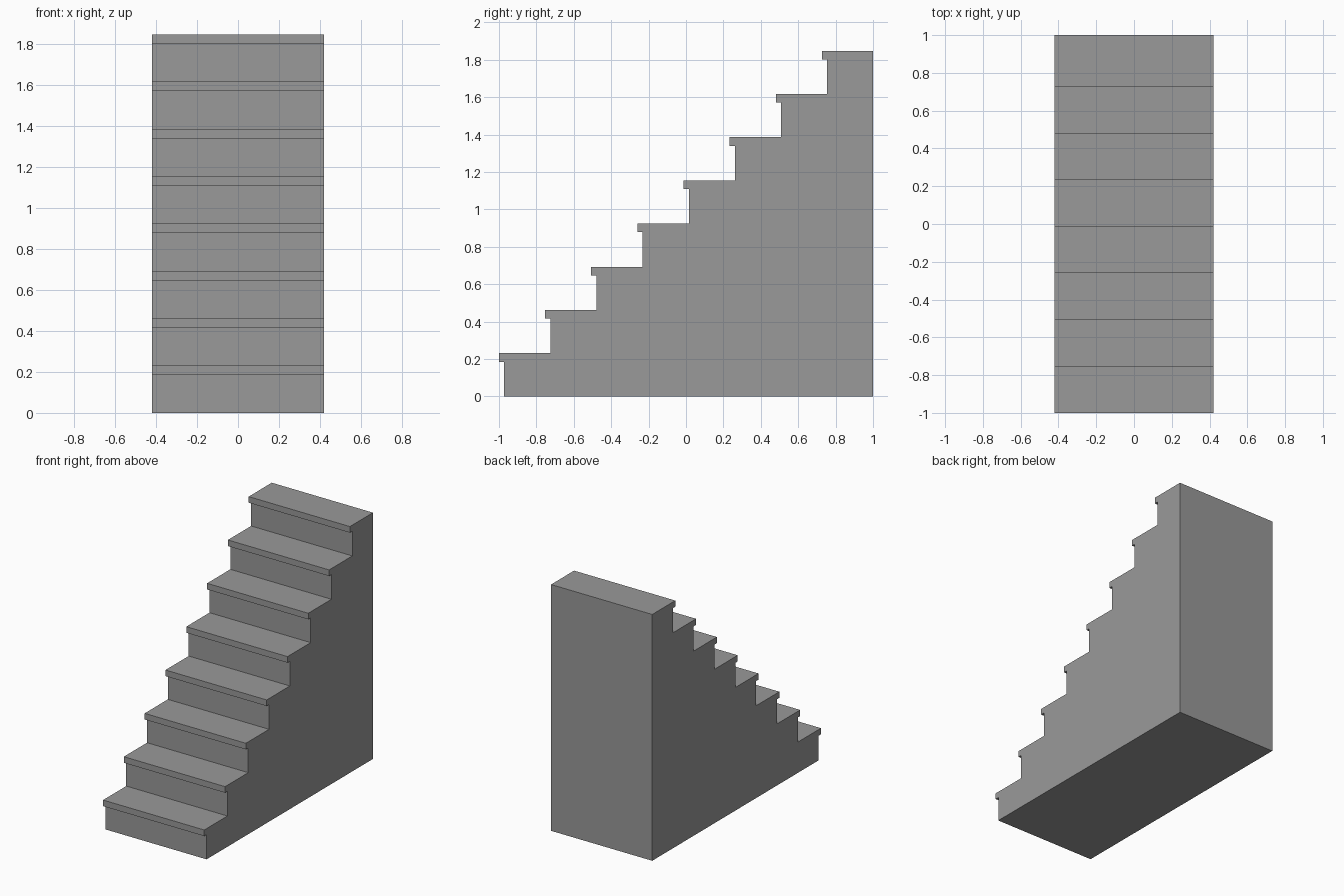
import bpy
import bmesh

cube = bpy.data.objects.get("Cube")
if cube:
    bpy.data.objects.remove(cube, do_unlink=True)

STEPS = 8
HALF_WIDTH = 0.42
RISE = 0.231
RUN = 0.2467
NOSING = 0.028      # tread overhang
TREAD = 0.046       # tread thickness

# Stone material
stone = bpy.data.materials.new("grey stone")
stone.use_nodes = True
colour = (0.32, 0.32, 0.32, 1)
stone.diffuse_color = colour
stone.node_tree.nodes["Principled BSDF"].inputs["Base Color"].default_value = colour

# Side profile in (y, z): riser, overhanging lip and tread for each step
profile = [(1, 0)]
for i in range(STEPS):
    lip = -1 + i * RUN
    riser = lip + NOSING
    top = (i + 1) * RISE
    profile += [(riser, i * RISE), (riser, top - TREAD),
                (lip, top - TREAD), (lip, top)]
profile.append((1, STEPS * RISE))

# Extrude the profile across the width of the staircase
bm = bmesh.new()
side = bm.faces.new([bm.verts.new((-HALF_WIDTH, y, z)) for y, z in profile])
extruded = bmesh.ops.extrude_face_region(bm, geom=[side], use_keep_orig=True)
moved = [v for v in extruded["geom"] if isinstance(v, bmesh.types.BMVert)]
bmesh.ops.translate(bm, verts=moved, vec=(2 * HALF_WIDTH, 0, 0))
bmesh.ops.recalc_face_normals(bm, faces=bm.faces)

mesh = bpy.data.meshes.new("staircase")
bm.to_mesh(mesh)
bm.free()
mesh.materials.append(stone)
staircase = bpy.data.objects.new("staircase", mesh)
bpy.context.collection.objects.link(staircase)
